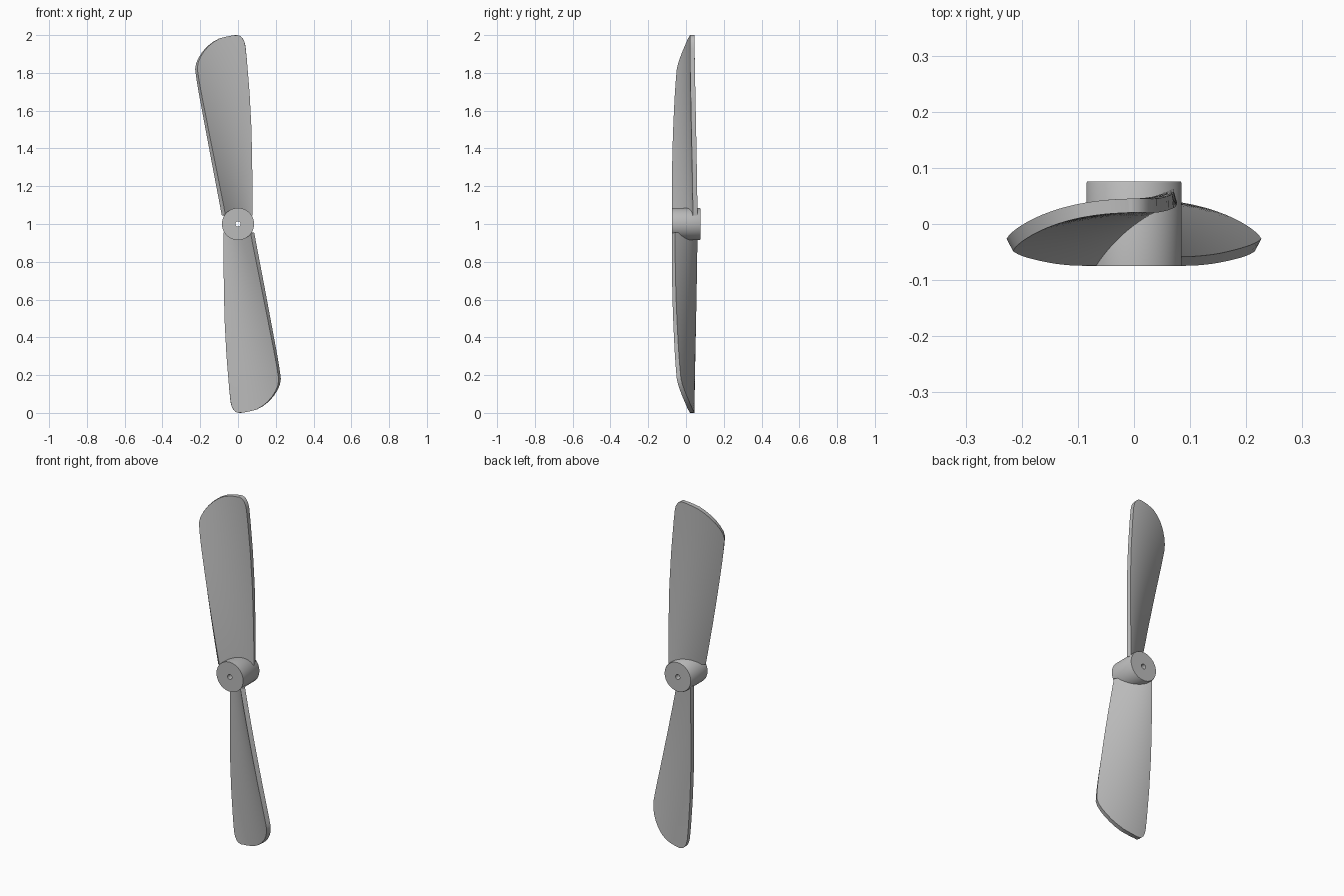
import bpy, bmesh, math
from mathutils import Matrix

cube = bpy.data.objects.get("Cube")
if cube:
    bpy.data.objects.remove(cube, do_unlink=True)

grey = bpy.data.materials.new("plain_grey")
grey.use_nodes = True
COL = (0.5, 0.5, 0.5, 1)
grey.diffuse_color = COL
grey.node_tree.nodes["Principled BSDF"].inputs["Base Color"].default_value = COL

CENTRE_Z = 1.0
THICK = 0.025


def finish(name, bm, thickness=0):
    me = bpy.data.meshes.new(name)
    bm.to_mesh(me)
    bm.free()
    me.materials.append(grey)
    ob = bpy.data.objects.new(name, me)
    bpy.context.collection.objects.link(ob)
    bpy.ops.object.select_all(action='DESELECT')
    ob.select_set(True)
    bpy.context.view_layer.objects.active = ob
    if thickness:
        mod = ob.modifiers.new("thickness", 'SOLIDIFY')
        mod.thickness = thickness
        mod.offset = -1
        mod.use_even_offset = True
        bpy.ops.object.modifier_apply(modifier=mod.name)
    bpy.ops.object.shade_smooth_by_angle(angle=math.radians(35))
    return ob


def interp(points, r):
    for (r0, a), (r1, b) in zip(points, points[1:]):
        if r <= r1:
            return a + (b - a) * (r - r0) / (r1 - r0)
    return points[-1][1]


# Blade outline: (radius, x) along each edge, rounded off at the tip
LEADING = [(0, -.077), (.4, -.153), (.7, -.209), (.78, -.222), (.82, -.227), (.85, -.222),
           (.88, -.209), (.91, -.19), (.94, -.163), (.965, -.131), (.982, -.1),
           (.991, -.066), (.997, -.036), (1, -.012)]
TRAILING = [(0, .07), (.3, .071), (.5, .069), (.7, .06), (.87, .047), (.94, .04),
            (.965, .034), (.982, .025), (.991, .017), (.997, .008), (1, -.002)]
ROWS = [.045 + .04 * i for i in range(19)] + [
    .80, .82, .835, .85, .865, .88, .895, .91, .925, .94, .953, .965, .974, .982, .987, .991, .994, .997, 1]
COLS = 20


def rear_y(x, r):
    """Twisted, cambered rear surface of the blade."""
    x0, x1 = -.077 - .186 * r, .07 - .03 * r * r
    y0, y1 = -.058 + .045 * r * r, .062 - .018 * r
    u = (x - x0) / (x1 - x0)
    return y0 + (y1 - y0) * u + 4 * .019 * u * (1 - u)


def blade(name, turn):
    bm = bmesh.new()
    grid = []
    for r in ROWS:
        a, b = interp(LEADING, r), interp(TRAILING, r)
        xs = [a + (b - a) * i / COLS for i in range(COLS + 1)]
        grid.append([bm.verts.new((x, rear_y(x, r), r)) for x in xs])
    for lo, hi in zip(grid, grid[1:]):
        for i in range(COLS):
            bm.faces.new((lo[i], hi[i], hi[i + 1], lo[i + 1]))
    bm.transform(Matrix.Translation((0, 0, CENTRE_Z)) @ Matrix.Rotation(turn, 4, 'Y'))
    return finish(name, bm, THICK)


blade("upper_blade", 0)
blade("lower_blade", math.pi)

# Hub: lathed ring with a small shaft hole and a softened rear rim
bm = bmesh.new()
profile = [(.014, -.075), (.085, -.075), (.085, .073), (.083, .076), (.014, .076)]
SIDES = 64
rings = []
for k in range(SIDES):
    t = 2 * math.pi * k / SIDES
    rings.append([bm.verts.new((r * math.cos(t), y, CENTRE_Z + r * math.sin(t))) for r, y in profile])
n = len(profile)
for k in range(SIDES):
    p, q = rings[k], rings[(k + 1) % SIDES]
    for i in range(n):
        j = (i + 1) % n
        bm.faces.new((p[i], p[j], q[j], q[i]))
bmesh.ops.recalc_face_normals(bm, faces=bm.faces)
finish("hub", bm)
